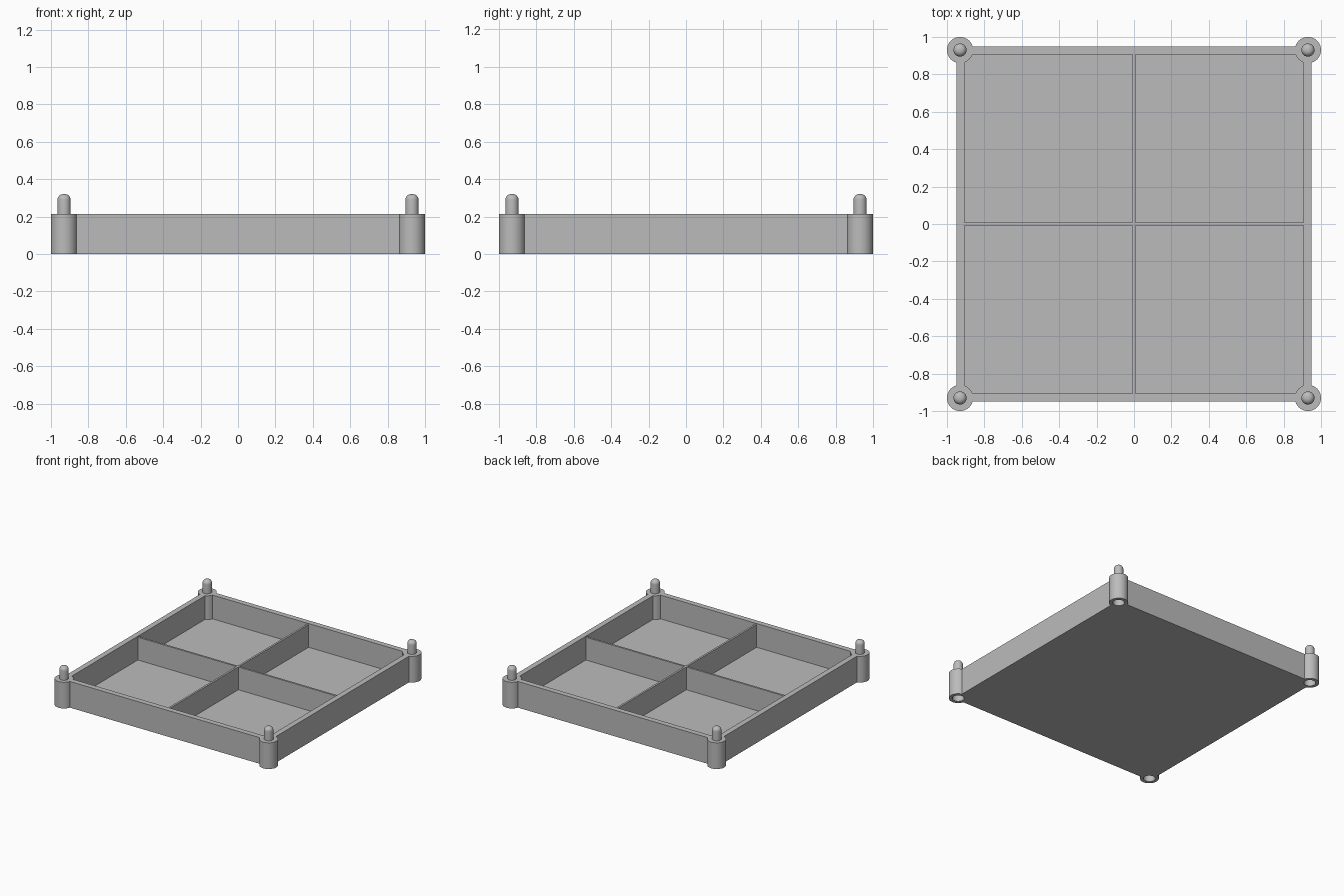
import bpy, math
from mathutils import Vector

if "Cube" in bpy.data.objects:
    bpy.data.objects.remove(bpy.data.objects["Cube"], do_unlink=True)

CORNER = 0.93       # post centres
OUTER, INNER = 0.95, 0.905
HEIGHT, FLOOR, DIVIDER_TOP = 0.215, 0.02, 0.207
CORNERS = [(sx * CORNER, sy * CORNER) for sx in (-1, 1) for sy in (-1, 1)]

grey = bpy.data.materials.new("grey plastic")
grey.use_nodes = True
grey.diffuse_color = (0.5, 0.5, 0.5, 1)
grey.node_tree.nodes["Principled BSDF"].inputs["Base Color"].default_value = (0.5, 0.5, 0.5, 1)


def box(name, half_x, half_y, z0, z1):
    bpy.ops.mesh.primitive_cube_add(size=2, location=(0, 0, (z0 + z1) / 2))
    obj = bpy.context.object
    obj.name = name
    obj.scale = (half_x, half_y, (z1 - z0) / 2)
    bpy.ops.object.transform_apply(location=True, scale=True)
    obj.data.materials.append(grey)
    return obj


def cylinder(name, x, y, radius, z0, z1):
    bpy.ops.mesh.primitive_cylinder_add(vertices=48, radius=radius, depth=z1 - z0,
                                        location=(x, y, (z0 + z1) / 2))
    obj = bpy.context.object
    obj.name = name
    obj.data.materials.append(grey)
    return obj


def combine(target, tool, operation):
    """Apply a boolean and discard its tool."""
    tool.hide_render = True
    mod = target.modifiers.new(operation.lower(), 'BOOLEAN')
    mod.operation, mod.object, mod.solver = operation, tool, 'EXACT'
    bpy.context.view_layer.objects.active = target
    bpy.ops.object.modifier_apply(modifier=mod.name)
    bpy.data.objects.remove(tool, do_unlink=True)


def smooth(obj):
    bpy.ops.object.select_all(action='DESELECT')
    obj.select_set(True)
    bpy.context.view_layer.objects.active = obj
    bpy.ops.object.shade_smooth_by_angle(angle=math.radians(30))


# Open tray with a thin floor
tray = box("tray", OUTER, OUTER, 0, HEIGHT)
combine(tray, box("pocket", INNER, INNER, FLOOR, HEIGHT + 0.1), 'DIFFERENCE')

# Crossed dividers, a little lower than the rim
combine(tray, box("divider_across", INNER + 0.01, 0.008, FLOOR - 0.01, DIVIDER_TOP), 'UNION')
combine(tray, box("divider_along", 0.008, INNER + 0.01, FLOOR - 0.01, DIVIDER_TOP), 'UNION')

# Corner posts with stacking sockets underneath
for x, y in CORNERS:
    combine(tray, cylinder("post", x, y, 0.07, 0, HEIGHT), 'UNION')
for x, y in CORNERS:
    combine(tray, cylinder("socket", x, y, 0.044, -0.05, 0.12), 'DIFFERENCE')
smooth(tray)

# Round-topped stacking pins
RADIUS, FILLET, TOP = 0.035, 0.03, 0.32
for (x, y), name in zip(CORNERS, ("front_right", "back_right", "front_left", "back_left")):
    pin = cylinder(name + "_pin", x, y, RADIUS, HEIGHT - 0.01, TOP)
    bevel = pin.modifiers.new("rounded top", 'BEVEL')
    bevel.width, bevel.segments, bevel.limit_method = FILLET, 8, 'WEIGHT'
    weights = pin.data.attributes.new("bevel_weight_edge", 'FLOAT', 'EDGE')
    for edge in pin.data.edges:
        if all(pin.data.vertices[v].co.z > 0 for v in edge.vertices):
            weights.data[edge.index].value = 1
    bpy.context.view_layer.objects.active = pin
    bpy.ops.object.modifier_apply(modifier=bevel.name)
    smooth(pin)
